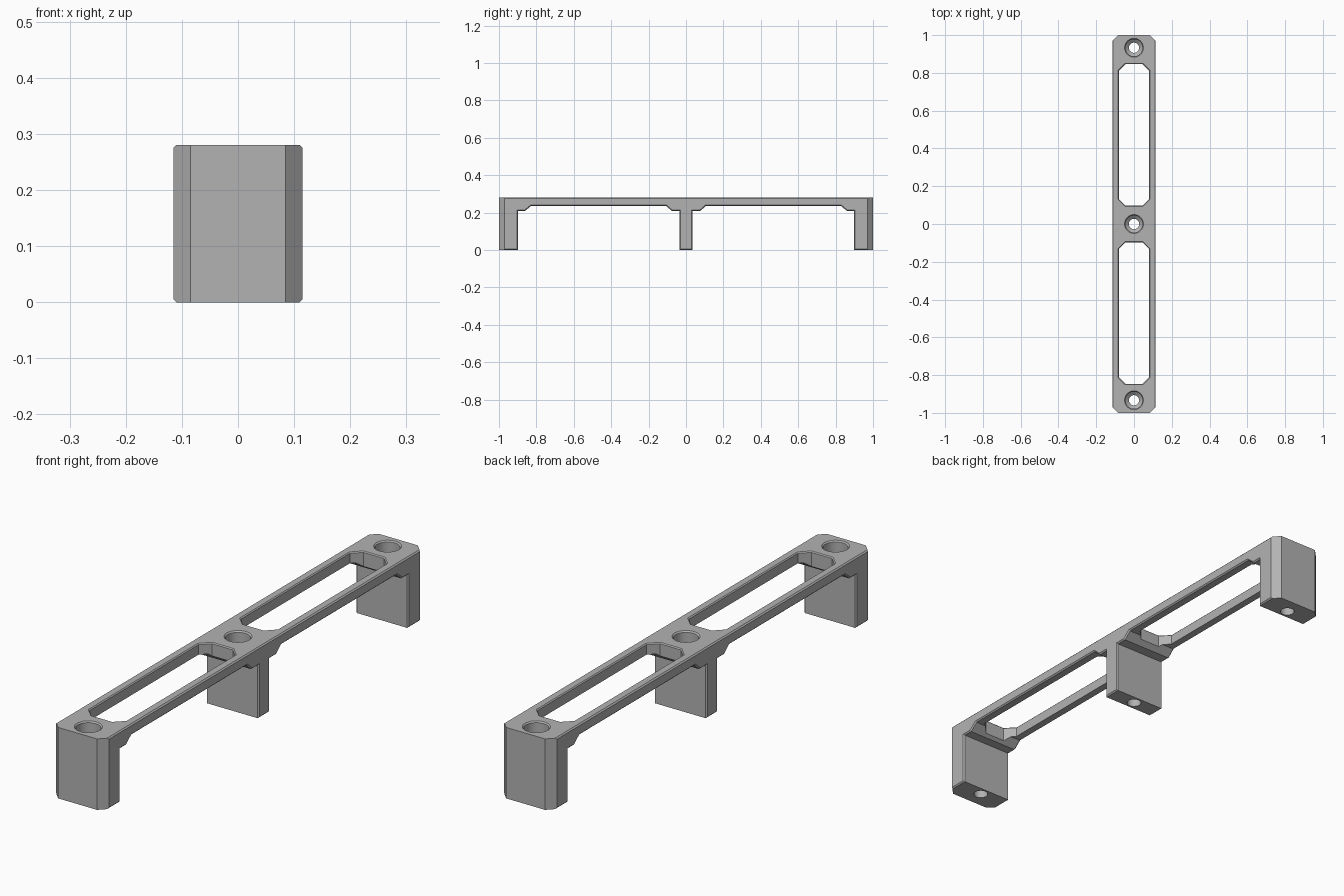
import bpy
import bmesh
import math

cube = bpy.data.objects.get("Cube")
if cube:
    bpy.data.objects.remove(cube, do_unlink=True)

HEIGHT, HALF_W, EDGE = 0.28, 0.115, 0.005
HOLE_Y = 0.933

grey = bpy.data.materials.new("satin grey")
grey.use_nodes = True
colour = (0.45, 0.45, 0.45, 1)
grey.diffuse_color = colour
grey.node_tree.nodes["Principled BSDF"].inputs["Base Color"].default_value = colour


def make_object(name, bm):
    bmesh.ops.recalc_face_normals(bm, faces=bm.faces)
    mesh = bpy.data.meshes.new(name)
    bm.to_mesh(mesh)
    bm.free()
    mesh.materials.append(grey)
    obj = bpy.data.objects.new(name, mesh)
    bpy.context.collection.objects.link(obj)
    return obj


def loft(name, rings):
    """Closed solid through rings of equal point count."""
    bm = bmesh.new()
    rows = [[bm.verts.new(p) for p in ring] for ring in rings]
    n = len(rows[0])
    for a, b in zip(rows, rows[1:]):
        for i in range(n):
            j = (i + 1) % n
            bm.faces.new((a[i], a[j], b[j], b[i]))
    bm.faces.new(rows[0][::-1])
    bm.faces.new(rows[-1])
    return make_object(name, bm)


def octagon(hx, hy, cut, z, cy=0, grow=0):
    """Rectangle with chamfered corners, optionally grown outward."""
    hx, hy = hx + grow, hy + grow
    cut += grow * (2 - math.sqrt(2))
    quarter = [(hx, hy - cut), (hx - cut, hy)]
    pts = quarter + [(-x, y) for x, y in quarter[::-1]]
    pts += [(-x, -y) for x, y in pts]
    return [(x, y + cy, z) for x, y in pts]


def circle(r, z, cy, n=40):
    return [(r * math.cos(2 * math.pi * i / n),
             cy + r * math.sin(2 * math.pi * i / n), z) for i in range(n)]


def boolean(obj, cutter, operation):
    mod = obj.modifiers.new("cut", 'BOOLEAN')
    mod.operation, mod.object, mod.solver = operation, cutter, 'EXACT'
    bpy.context.view_layer.objects.active = obj
    bpy.ops.object.modifier_apply(modifier=mod.name)
    bpy.data.objects.remove(cutter, do_unlink=True)


# Side profile: three legs, bracketed into a thin rail
half = [(0.035, 0), (0.035, 0.21), (0.077, 0.21), (0.107, 0.237),
        (0.827, 0.237), (0.86, 0.21), (0.898, 0.21), (0.898, 0),
        (1.05, 0), (1.05, HEIGHT)]
profile = half + [(-y, z) for y, z in half[::-1]]
bm = bmesh.new()
core = HALF_W - EDGE
face = bm.faces.new([bm.verts.new((-core, y, z)) for y, z in profile])
ext = bmesh.ops.extrude_face_region(bm, geom=[face], use_keep_orig=True)
bmesh.ops.translate(bm, vec=(2 * core, 0, 0),
                    verts=[v for v in ext["geom"] if isinstance(v, bmesh.types.BMVert)])
bmesh.ops.recalc_face_normals(bm, faces=bm.faces)
# Chamfered outline on both sides
caps = [f for f in bm.faces if len(f.verts) > 4]
bmesh.ops.inset_individual(bm, faces=caps, thickness=EDGE, depth=EDGE,
                           use_even_offset=True)
rack = make_object("three_leg_bracket", bm)

# Chamfered end corners
boolean(rack, loft("end_trim", [octagon(0.215, 1, 0.13, z) for z in (-0.1, 0.4)]),
        'INTERSECT')

# Long slots with a fine rim chamfer
for side in (-1, 1):
    rings = [octagon(0.08, 0.375, 0.035, z, side * 0.472, g)
             for z, g in ((0.1, 0), (0.276, 0), (0.29, 0.014))]
    boolean(rack, loft("slot_cutter", rings), 'DIFFERENCE')

# Counterbored screw holes through each leg
bore = [(0.027, -0.05), (0.027, 0.215), (0.045, 0.23), (0.045, 0.275), (0.06, 0.29)]
for y in (-HOLE_Y, 0, HOLE_Y):
    boolean(rack, loft("hole_cutter", [circle(r, z, y) for r, z in bore]), 'DIFFERENCE')

# Smooth hole walls, crisp edges elsewhere
bpy.ops.object.select_all(action='DESELECT')
rack.select_set(True)
bpy.context.view_layer.objects.active = rack
bpy.ops.object.shade_smooth_by_angle(angle=math.radians(25))
